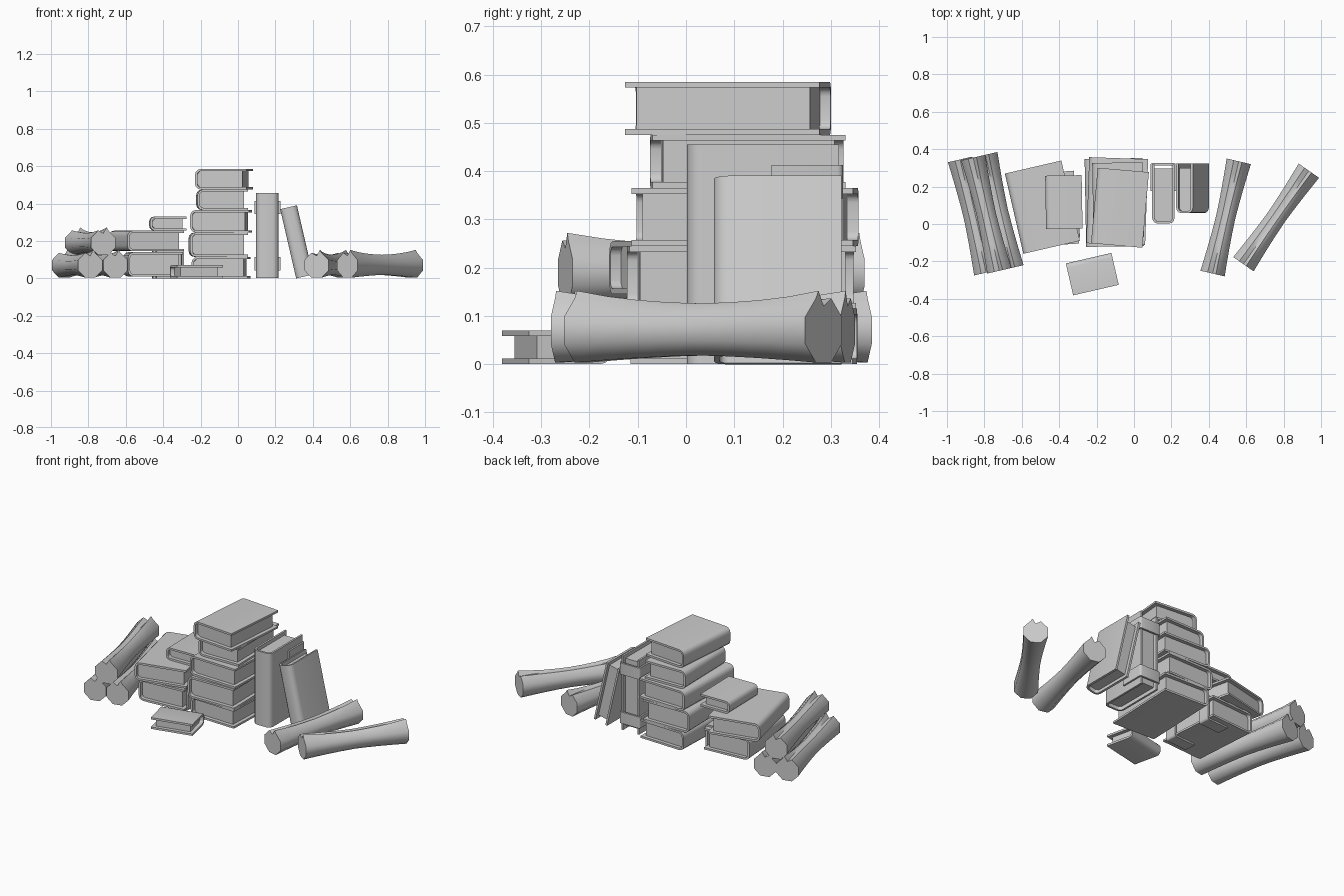
import bpy, bmesh
from math import cos, sin, pi, radians
from mathutils import Matrix, Vector

old = bpy.data.objects.get("Cube")
if old:
    bpy.data.objects.remove(old, do_unlink=True)

GREY = (0.6, 0.6, 0.6, 1)
mat = bpy.data.materials.new("plain grey")
mat.use_nodes = True
mat.diffuse_color = GREY
bsdf = mat.node_tree.nodes["Principled BSDF"]
bsdf.inputs["Base Color"].default_value = GREY
bsdf.inputs["Roughness"].default_value = 0.8


def loft(name, rings, matrix):
    """Skin a list of closed rings of equal size and cap both ends."""
    bm = bmesh.new()
    rows = [[bm.verts.new(p) for p in ring] for ring in rings]
    n = len(rows[0])
    for a, b in zip(rows, rows[1:]):
        for i in range(n):
            j = (i + 1) % n
            bm.faces.new((a[i], a[j], b[j], b[i]))
    bm.faces.new(rows[0][::-1])
    bm.faces.new(rows[-1])
    bmesh.ops.recalc_face_normals(bm, faces=bm.faces)
    mesh = bpy.data.meshes.new(name)
    bm.to_mesh(mesh)
    bm.free()
    mesh.materials.append(mat)
    obj = bpy.data.objects.new(name, mesh)
    obj.matrix_world = matrix
    bpy.context.collection.objects.link(obj)
    bpy.ops.object.select_all(action='DESELECT')
    obj.select_set(True)
    bpy.context.view_layer.objects.active = obj
    bpy.ops.object.shade_smooth_by_angle(angle=radians(48))
    return obj


def prism(name, profile, y0, y1, matrix):
    return loft(name, [[(x, y, z) for x, z in profile] for y in (y0, y1)], matrix)


def half_u(back, tip, half, c):
    """Upper half of a U profile, from the open tip round to the closed back."""
    s = 1 if tip > back else -1
    arc = [(back + s * c * (1 - sin(a)), half - c * (1 - cos(a)))
           for a in (0, pi / 6, pi / 3, pi / 2)]
    return [(tip, half)] + arc


def u_shell(back, tip, thick, wall, c):
    s = 1 if tip > back else -1
    outer = half_u(back, tip, thick / 2, c)
    inner = half_u(back + s * wall, tip, thick / 2 - wall, max(c - wall, 0.003))
    mirror = lambda pts: [(x, -z) for x, z in reversed(pts)]
    return outer + mirror(outer) + inner_reverse(inner, mirror)


def inner_reverse(inner, mirror):
    return list(reversed(mirror(inner))) + list(reversed(inner))


def book(name, matrix, w, l, t, straps=False):
    """Book lying flat: spine at local -x, length along y."""
    wall = 0.012
    prism(name + "_cover", u_shell(-w / 2, w / 2, t, wall, min(0.03, t * 0.35)),
          -l / 2, l / 2, matrix)
    x0, x1, h = -w / 2 + wall * 0.8, w / 2 - 0.022, t / 2 - wall
    b = 0.016
    prism(name + "_pages", [(x0, b - h), (x0, h - b), (x0 + b, h), (x1, h),
                            (x1, -h), (x0 + b, -h)],
          -l / 2 + 0.022, l / 2 - 0.022, matrix)
    if straps:
        for side, label in ((-1, "lower"), (1, "upper")):
            y = side * l * 0.33
            prism(name + "_" + label + "_strap",
                  u_shell(w / 2 + 0.008, w / 2 - 0.14, t + 0.02, 0.012, 0.012),
                  y - 0.035, y + 0.035, matrix)


def flat(x, y, z, turn):
    return Matrix.Translation((x, y, z)) @ Matrix.Rotation(radians(turn), 4, 'Z')


# Books lying flat: name, x, y, base z, turn, width, length, thickness, straps
for name, x, y, z, turn, w, l, t, straps in (
    ("tall_stack_book_1", -0.09, 0.12, 0.0, -2, 0.30, 0.46, 0.115, False),
    ("tall_stack_book_2", -0.105, 0.115, 0.115, 1, 0.31, 0.47, 0.13, False),
    ("tall_stack_book_3", -0.09, 0.122, 0.245, -2, 0.315, 0.46, 0.12, False),
    ("tall_stack_book_4", -0.085, 0.128, 0.365, 1, 0.27, 0.40, 0.11, False),
    ("tall_stack_book_5", -0.075, 0.087, 0.475, -5, 0.275, 0.405, 0.11, False),
    ("short_stack_book_1", -0.455, 0.08, 0.01, 4, 0.295, 0.39, 0.13, True),
    ("short_stack_book_2", -0.49, 0.09, 0.145, 13, 0.31, 0.44, 0.11, False),
    ("short_stack_book_3", -0.375, 0.117, 0.255, 1, 0.195, 0.285, 0.075, False),
    ("small_front_book", -0.223, -0.268, 0.0, -77, 0.175, 0.25, 0.07, False),
):
    book(name, flat(x, y, z + t / 2, turn), w, l, t, straps)

# Upright books: spine to the front, length upward
upright = Matrix(((0, 0, 1, 0), (1, 0, 0, 0), (0, 1, 0, 0), (0, 0, 0, 1)))
book("standing_book", Matrix.Translation((0.157, 0.16, 0.228)) @ upright,
     0.315, 0.455, 0.12, True)
book("leaning_book", Matrix.Translation((0.313, 0.19, 0.195))
     @ Matrix.Rotation(radians(-13), 4, 'Y') @ upright, 0.265, 0.38, 0.092)


def scroll(name, front, back, z):
    """Rolled sheet, pinched in the middle, with an open seam on top."""
    a, b = Vector((*front, z)), Vector((*back, z))
    axis = b - a
    length = axis.length
    turn = axis.to_track_quat('Y', 'Z').to_matrix().to_4x4()
    rings = []
    for i in range(9):
        s = i / 4 - 1
        r = 0.056 + 0.016 * abs(s) ** 1.5
        ring = []
        for k in range(8):
            ang = pi / 2 + pi / 8 + k * pi / 4
            ring.append((r * cos(ang), s * length / 2, r * sin(ang)))
        # Overlapping seam: a raised lip beside a shallow notch
        lip = r * (1 + 0.14 * abs(s) ** 3)
        ring.append((lip * 0.22, s * length / 2, lip * 1.0))
        ring.append((0.0, s * length / 2, r * (0.9 - 0.2 * abs(s) ** 3)))
        rings.append(ring)
    loft(name, rings, Matrix.Translation((a + b) / 2) @ turn)


shift = Vector((-0.14, 0.605))
for name, x, y, z in (("bundle_left_scroll", -0.79, -0.26, 0.07),
                      ("bundle_right_scroll", -0.655, -0.235, 0.07),
                      ("bundle_top_scroll", -0.72, -0.25, 0.19)):
    start = Vector((x, y))
    scroll(name, start, start + shift, z)
scroll("loose_scroll_inner", (0.42, -0.265), (0.56, 0.335), 0.07)
scroll("loose_scroll_outer", (0.585, -0.215), (0.935, 0.285), 0.07)
